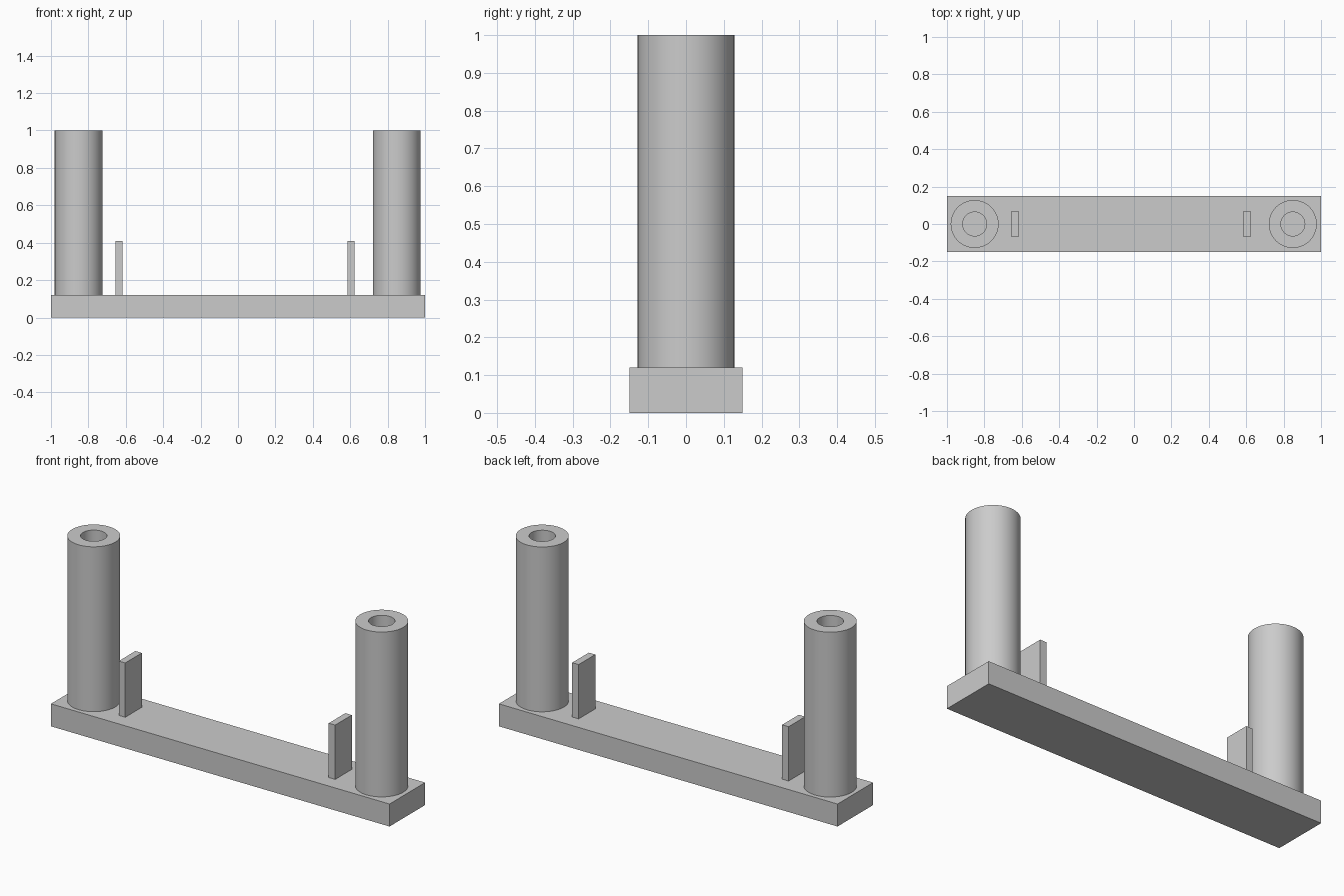
import bpy
import bmesh
import math
from mathutils import Matrix, Vector

cube = bpy.data.objects.get("Cube")
if cube:
    bpy.data.objects.remove(cube, do_unlink=True)

# Single plain grey for every part
grey = bpy.data.materials.new("light_grey")
grey.use_nodes = True
grey.diffuse_color = (0.6, 0.6, 0.6, 1)
grey.node_tree.nodes["Principled BSDF"].inputs["Base Color"].default_value = grey.diffuse_color

BASE_TOP = 0.12


def add_object(name, bm):
    bmesh.ops.recalc_face_normals(bm, faces=bm.faces)
    mesh = bpy.data.meshes.new(name)
    bm.to_mesh(mesh)
    bm.free()
    mesh.materials.append(grey)
    obj = bpy.data.objects.new(name, mesh)
    bpy.context.collection.objects.link(obj)
    return obj


def box(name, x, size, bottom):
    bm = bmesh.new()
    place = Matrix.Translation((x, 0, bottom + size[2] / 2))
    bmesh.ops.create_cube(bm, size=1, matrix=place @ Matrix.Diagonal((*size, 1)))
    return add_object(name, bm)


def tube(name, x, outer, inner, bottom, top):
    # Revolve the wall section; the base closes the bottom of the bore
    bm = bmesh.new()
    section = [(outer, bottom), (outer, top), (inner, top), (inner, bottom)]
    verts = [bm.verts.new((r, 0, z)) for r, z in section]
    edges = [bm.edges.new((verts[i], verts[(i + 1) % 4])) for i in range(4)]
    bmesh.ops.spin(bm, geom=verts + edges, cent=(0, 0, 0), axis=(0, 0, 1),
                   angle=math.tau, steps=64, use_merge=True)
    bmesh.ops.remove_doubles(bm, verts=bm.verts, dist=0.0001)
    bmesh.ops.translate(bm, verts=bm.verts, vec=Vector((x, 0, 0)))
    obj = add_object(name, bm)
    bpy.ops.object.select_all(action="DESELECT")
    obj.select_set(True)
    bpy.context.view_layer.objects.active = obj
    bpy.ops.object.shade_smooth_by_angle(angle=math.radians(30))
    return obj


# Long flat base bar
box("base_bar", 0, (2, 0.3, BASE_TOP), 0)

# Hollow posts at both ends, each with a small upright plate inside it
for side, post_x, plate_x in (("right", -0.852, -0.636), ("left", 0.849, 0.604)):
    tube(side + "_post", post_x, 0.128, 0.064, BASE_TOP, 1)
    box(side + "_plate", plate_x, (0.038, 0.14, 0.29), BASE_TOP)
